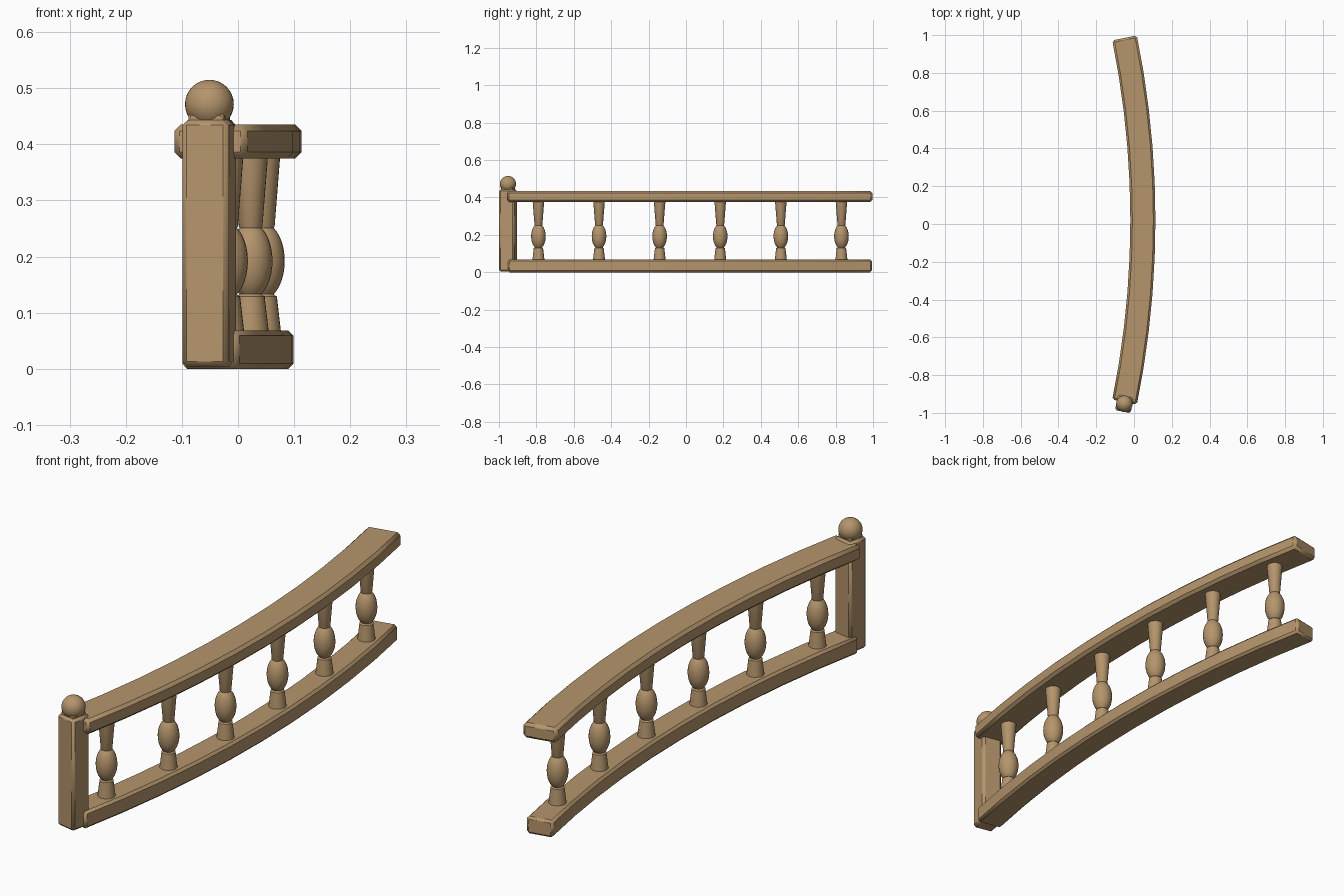
import bpy, bmesh, math
from mathutils import Vector, Matrix

cube = bpy.data.objects.get("Cube")
if cube:
    bpy.data.objects.remove(cube, do_unlink=True)

wood = bpy.data.materials.new("warm_wood")
wood.use_nodes = True
wood.diffuse_color = (0.46, 0.30, 0.15, 1)
wood.node_tree.nodes["Principled BSDF"].inputs["Base Color"].default_value = wood.diffuse_color

# Plan of the bend: an arc bulging towards +x
MID_X, MID_Y, HALF, SAG = 0.047, 0.021, 0.964, 0.097
RADIUS = (HALF ** 2 + SAG ** 2) / (2 * SAG)
END = math.asin(HALF / RADIUS)


def arc(angle, offset=0.0):
    r = RADIUS + offset
    return (MID_X - RADIUS + r * math.cos(angle), MID_Y + r * math.sin(angle))


def finish(name, bm, bevel=0.0):
    bmesh.ops.recalc_face_normals(bm, faces=bm.faces[:])
    mesh = bpy.data.meshes.new(name)
    bm.to_mesh(mesh)
    bm.free()
    mesh.materials.append(wood)
    obj = bpy.data.objects.new(name, mesh)
    bpy.context.collection.objects.link(obj)
    if bevel:
        mod = obj.modifiers.new("Bevel", 'BEVEL')
        mod.width = bevel
        mod.segments = 1
        mod.limit_method = 'ANGLE'
        mod.angle_limit = math.radians(30)
    bpy.ops.object.select_all(action='DESELECT')
    obj.select_set(True)
    bpy.context.view_layer.objects.active = obj
    bpy.ops.object.shade_smooth_by_angle(angle=math.radians(30))
    return obj


def curved_rail(name, width, z0, z1, bevel, steps=10):
    bm = bmesh.new()
    rings = []
    for i in range(steps + 1):
        a = -END + 2 * END * i / steps
        section = [(-width / 2, z0), (width / 2, z0), (width / 2, z1), (-width / 2, z1)]
        rings.append([bm.verts.new((*arc(a, o), z)) for o, z in section])
    for r, s in zip(rings, rings[1:]):
        for k in range(4):
            n = (k + 1) % 4
            bm.faces.new((r[k], r[n], s[n], s[k]))
    bm.faces.new(rings[0])
    bm.faces.new(rings[-1])
    return finish(name, bm, bevel)


def block(name, size, z0, z1, bevel, x, y, turn):
    bm = bmesh.new()
    bmesh.ops.create_cube(bm, size=1, matrix=Matrix.Diagonal((size, size, z1 - z0, 1)))
    obj = finish(name, bm, bevel)
    obj.location = (x, y, (z0 + z1) / 2)
    obj.rotation_euler.z = turn
    return obj


def turned(name, profile, x, y, sides=24):
    bm = bmesh.new()
    verts = [bm.verts.new((r, 0, z)) for r, z in profile]
    edges = [bm.edges.new(pair) for pair in zip(verts, verts[1:])]
    bmesh.ops.spin(bm, geom=verts + edges, cent=(0, 0, 0), axis=(0, 0, 1),
                   angle=2 * math.pi, steps=sides, use_duplicate=False)
    bmesh.ops.remove_doubles(bm, verts=bm.verts[:], dist=0.0001)
    obj = finish(name, bm)
    obj.location = (x, y, 0)
    return obj


# Rails
curved_rail("bottom_rail", 0.104, 0.0, 0.068, 0.009)
curved_rail("top_rail", 0.133, 0.375, 0.435, 0.011)

# Balusters: flared foot, egg-shaped bulb, flared neck
bulb = []
for i in range(13):
    t = math.radians(-60 + 10 * i)
    bulb.append((0.039 * math.cos(t), 0.192 + 0.068 * math.sin(t)))
profile = ([(0, 0.06), (0.033, 0.06), (0.025, 0.129), (0.021, 0.131)]
           + bulb + [(0.021, 0.254), (0.031, 0.38), (0, 0.38)])
for i in range(6):
    a = math.asin((i - 2.5) * 0.324 / RADIUS)
    turned(f"baluster_{i + 1}", profile, *arc(a))

# Newel post with square collar and ball finial
px, py = -0.051, -0.952
block("newel_post", 0.084, 0.004, 0.443, 0.009, px, py, -END)
block("finial_collar", 0.064, 0.435, 0.455, 0.004, px, py, -END)
bm = bmesh.new()
bmesh.ops.create_uvsphere(bm, u_segments=32, v_segments=16, radius=0.0435)
finish("ball_finial", bm).location = (px, py, 0.4715)
